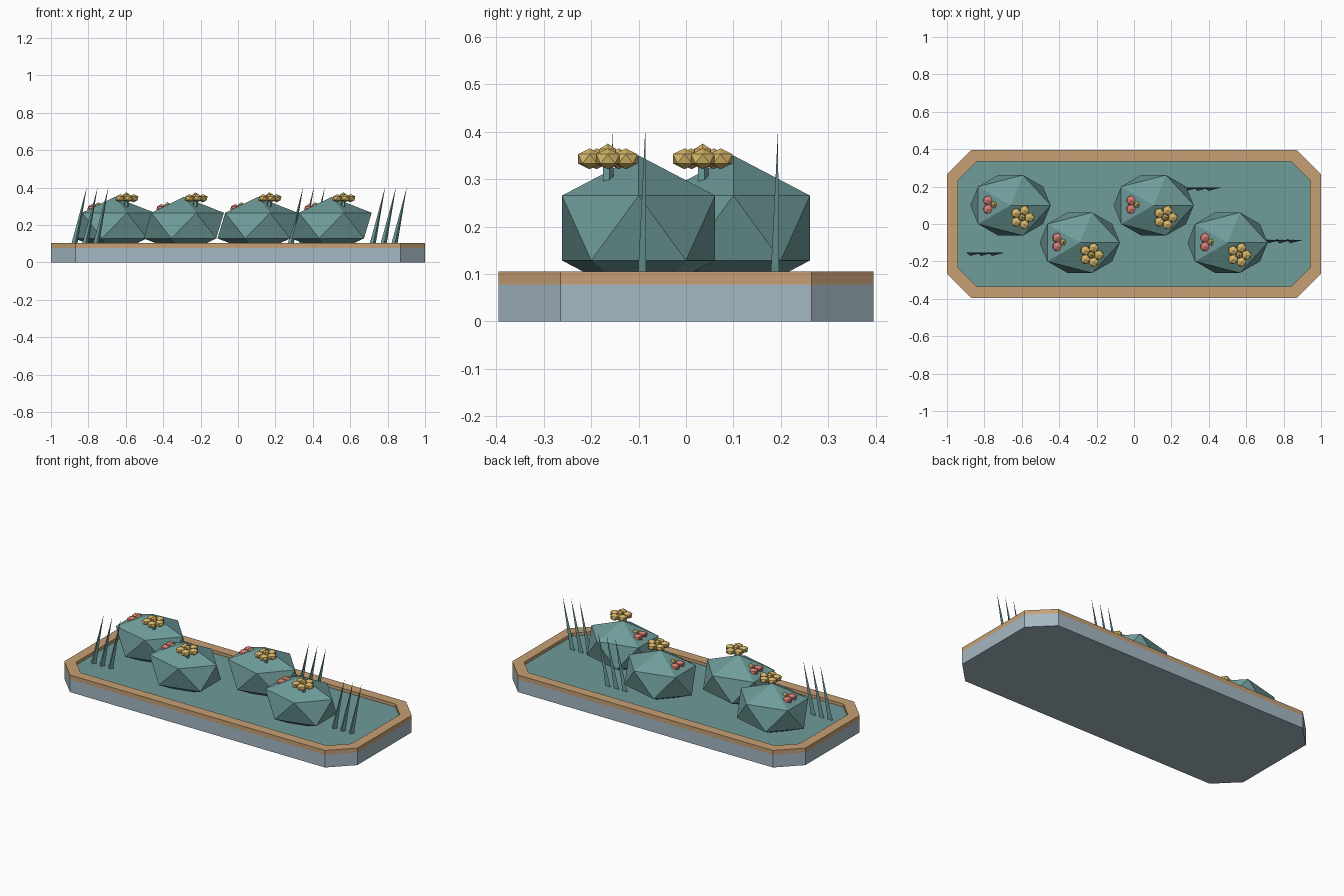
import bpy, bmesh, math
from mathutils import Matrix, Vector

if "Cube" in bpy.data.objects:
    bpy.data.objects.remove(bpy.data.objects["Cube"])


def material(name, r, g, b):
    lin = [((c / 255 + 0.055) / 1.055) ** 2.4 for c in (r, g, b)]
    m = bpy.data.materials.new(name)
    m.diffuse_color = (*lin, 1)
    m.use_nodes = True
    m.node_tree.nodes["Principled BSDF"].inputs["Base Color"].default_value = m.diffuse_color
    return m


STONE = material("blue grey stone", 165, 184, 195)
TAN = material("tan rim", 199, 160, 117)
GREEN = material("sage green", 110, 156, 154)
GOLD = material("gold petals", 216, 184, 106)
RED = material("coral petals", 217, 125, 115)


def finish(bm, name, mat):
    bmesh.ops.recalc_face_normals(bm, faces=bm.faces)
    me = bpy.data.meshes.new(name)
    bm.to_mesh(me)
    bm.free()
    me.materials.append(mat)
    ob = bpy.data.objects.new(name, me)
    bpy.context.collection.objects.link(ob)
    return ob


def outline(hx, hy, cut):
    """Rectangle with chamfered corners."""
    return [(hx, hy - cut), (hx - cut, hy), (cut - hx, hy), (-hx, hy - cut),
            (-hx, cut - hy), (cut - hx, -hy), (hx - cut, -hy), (hx, cut - hy)]


OUTER = outline(1.0, 0.395, 0.13)
INNER = outline(0.94, 0.335, 0.10)


def slab(name, pts, z0, z1, mat):
    bm = bmesh.new()
    lo = [bm.verts.new((x, y, z0)) for x, y in pts]
    hi = [bm.verts.new((x, y, z1)) for x, y in pts]
    bm.faces.new(lo)
    bm.faces.new(hi)
    for i in range(len(pts)):
        j = (i + 1) % len(pts)
        bm.faces.new((lo[i], lo[j], hi[j], hi[i]))
    return finish(bm, name, mat)


def ring(name, outer, inner, z0, z1, mat):
    bm = bmesh.new()
    loops = [[bm.verts.new((x, y, z)) for x, y in pts]
             for pts, z in ((outer, z0), (outer, z1), (inner, z1), (inner, z0))]
    for a, b in zip(loops, loops[1:] + loops[:1]):
        for i in range(len(outer)):
            j = (i + 1) % len(outer)
            bm.faces.new((a[i], a[j], b[j], b[i]))
    return finish(bm, name, mat)


def ico(bm, center, scale):
    bmesh.ops.create_icosphere(bm, subdivisions=1, radius=1,
                               matrix=Matrix.LocRotScale(Vector(center), None, Vector(scale)))


def flower(name, x, y, z, mat):
    # Five flattened petals around a raised heart
    bm = bmesh.new()
    for i in range(5):
        a = math.tau * i / 5
        ico(bm, (x + 0.04 * math.cos(a), y + 0.04 * math.sin(a), z), (0.029, 0.029, 0.022))
    finish(bm, name + "_petals", mat)
    bm = bmesh.new()
    ico(bm, (x, y, z + 0.011), (0.021, 0.021, 0.021))
    finish(bm, name + "_heart", GOLD)
    # Stem
    bm = bmesh.new()
    bmesh.ops.create_cone(bm, cap_ends=True, segments=5, radius1=0.012, radius2=0.012,
                          depth=0.08, matrix=Matrix.Translation((x, y, z - 0.045)))
    finish(bm, name + "_stem", GREEN)


# Planter body, rim and soil cover
slab("planter_body", OUTER, 0, 0.078, STONE)
ring("planter_rim", OUTER, INNER, 0.078, 0.105, TAN)
slab("ground_cover", INNER, 0.07, 0.086, GREEN)

# Faceted bushes, each with a tall gold flower and a low coral one
for n, (x, y) in enumerate([(-0.66, 0.1), (-0.29, -0.1), (0.105, 0.1), (0.5, -0.1)], 1):
    bm = bmesh.new()
    ico(bm, (x, y, 0.197), (0.24, 0.19, 0.153))
    # trim the hidden tip where it passes into the ground cover
    bmesh.ops.bisect_plane(bm, geom=bm.verts[:] + bm.edges[:] + bm.faces[:],
                           plane_co=(0, 0, 0.08), plane_no=(0, 0, -1), clear_outer=True)
    finish(bm, f"bush_{n}", GREEN)
    flower(f"gold_flower_{n}", x + 0.062, y - 0.065, 0.343, GOLD)
    flower(f"coral_flower_{n}", x - 0.088, y + 0.003, 0.29, RED)

# Leaning grass blades in rows of three
for n, (x, y) in enumerate([(-0.895, -0.158), (0.262, 0.19), (0.7, -0.09)], 1):
    bm = bmesh.new()
    for i in range(3):
        bx = x + 0.058 * i
        base = [bm.verts.new((bx + dx, y + dy, 0.085))
                for dx, dy in ((0, 0.006), (0.034, 0.006), (0.02, -0.012))]
        tip = bm.verts.new((bx + 0.087, y + 0.004, 0.405))
        bm.faces.new(base)
        for k in range(3):
            bm.faces.new((base[k], base[(k + 1) % 3], tip))
    finish(bm, f"grass_blades_{n}", GREEN)
